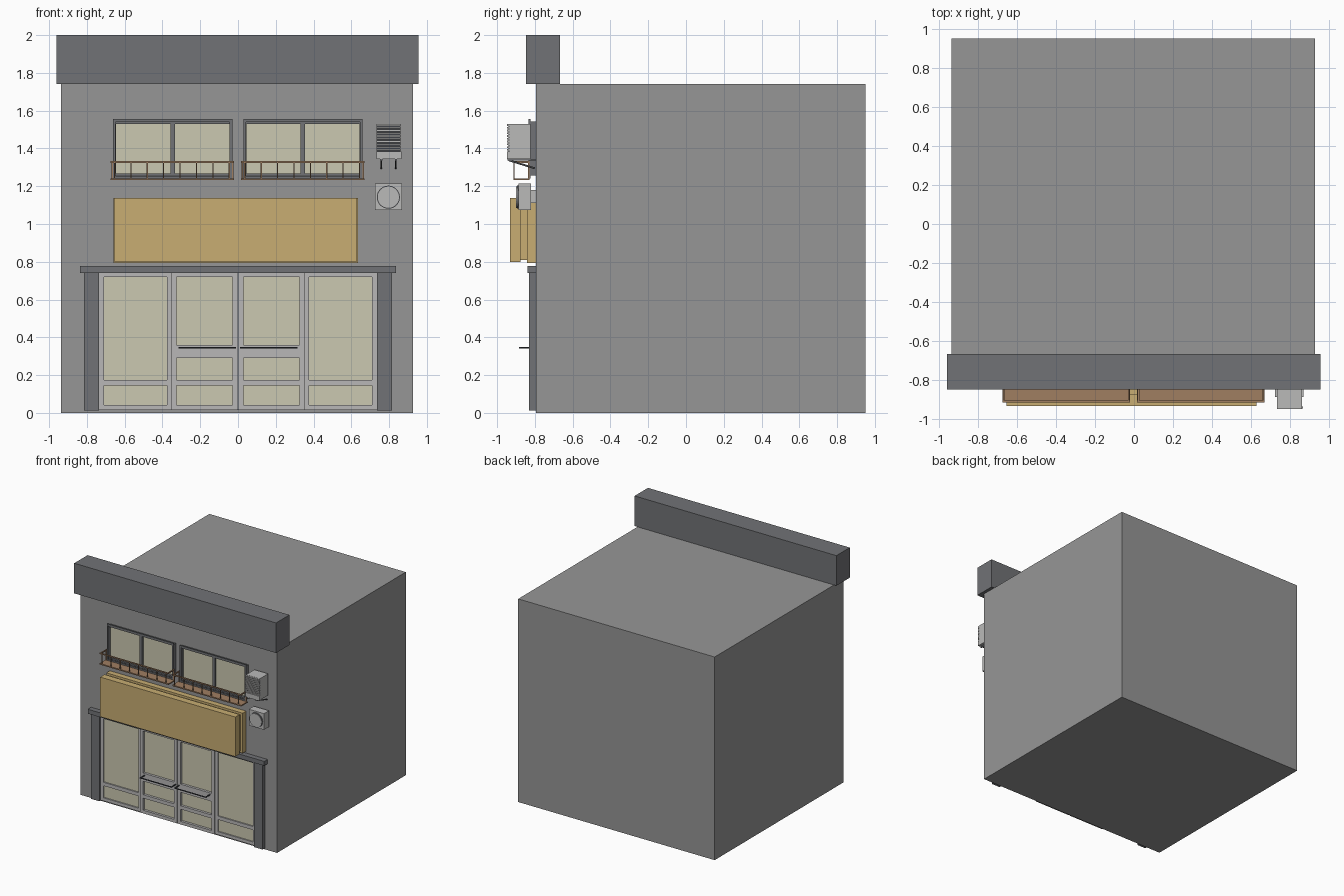
import bpy, bmesh, math
from mathutils import Matrix, Vector

if "Cube" in bpy.data.objects:
    bpy.data.objects.remove(bpy.data.objects["Cube"])


def material(name, r, g, b):
    m = bpy.data.materials.new(name)
    m.diffuse_color = (r, g, b, 1)
    m.use_nodes = True
    m.node_tree.nodes["Principled BSDF"].inputs["Base Color"].default_value = m.diffuse_color
    return m


WALL = material("wall grey", .305, .305, .305)
DARK = material("dark trim", .165, .17, .18)
GLASS = material("pale glass", .60, .58, .44)
DOOR = material("door grey", .48, .475, .475)
SIGN = material("sign tan", .58, .42, .17)
WOOD = material("balcony brown", .35, .21, .12)
METAL = material("unit light grey", .49, .49, .485)
BLACK = material("handle dark", .05, .055, .065)


def build(name, mat, boxes=(), cylinders=()):
    """boxes: x0,x1,y0,y1,z0,z1; cylinders: end, end, radius, sides"""
    bm = bmesh.new()
    for x0, x1, y0, y1, z0, z1 in boxes:
        mtx = Matrix.Translation(((x0 + x1) / 2, (y0 + y1) / 2, (z0 + z1) / 2)) @ \
            Matrix.Diagonal((x1 - x0, y1 - y0, z1 - z0, 1))
        bmesh.ops.create_cube(bm, size=1, matrix=mtx)
    for a, b, r, n in cylinders:
        a, b = Vector(a), Vector(b)
        rot = (b - a).to_track_quat('Z', 'Y').to_matrix().to_4x4()
        bmesh.ops.create_cone(bm, cap_ends=True, segments=n, radius1=r, radius2=r,
                              depth=(b - a).length, matrix=Matrix.Translation((a + b) / 2) @ rot)
    me = bpy.data.meshes.new(name)
    bm.to_mesh(me)
    bm.free()
    me.materials.append(mat)
    ob = bpy.data.objects.new(name, me)
    bpy.context.collection.objects.link(ob)
    return ob


def frame(x0, x1, z0, z1, w, y0, y1):
    """four bars of a rectangular frame"""
    return [(x0, x0 + w, y0, y1, z0, z1), (x1 - w, x1, y0, y1, z0, z1),
            (x0 + w, x1 - w, y0, y1, z0, z0 + w), (x0 + w, x1 - w, y0, y1, z1 - w, z1)]


F = -.795  # front wall plane

# Main block and roof fascia
build("building_body", WALL, [(-.937, .927, F, .95, 0, 1.742)])
build("roof_fascia", DARK, [(-.96, .955, -.848, -.667, 1.742, 2)])

# Shop entrance surround
build("door_surround", DARK,
      [(-.815, -.735, -.83, F, .012, .742), (.735, .815, -.83, F, .012, .742),
       (-.837, .837, -.84, F, .74, .778)])

# Door glazing and door bars, mirrored left to right
build("door_glass", GLASS, [(-.735, .735, -.801, F, .015, .74)])
bars = []
for s in (-1, 1):
    def bar(x0, x1, y, z0, z1):
        a, b = sorted((s * x0, s * x1))
        bars.append((a, b, y, -.80, z0, z1))
    # sliding inner leaf
    for x0, x1 in ((.003, .03), (.325, .352)):
        bar(x0, x1, -.822, .015, .74)
    for z0, z1 in ((.015, .042), (.145, .175), (.29, .36), (.72, .74)):
        bar(.03, .325, -.822, z0, z1)
    # fixed outer leaf
    for x0, x1 in ((.352, .377), (.71, .735)):
        bar(x0, x1, -.812, .015, .74)
    for z0, z1 in ((.015, .042), (.145, .175), (.72, .74)):
        bar(.377, .71, -.812, z0, z1)
build("door_bars", DOOR, bars)
build("door_seam", BLACK, [(-.003, .003, -.815, -.80, .015, .74)])

# Long push handles
for s, side in ((-1, "left"), (1, "right")):
    build("door_handle_" + side, BLACK, cylinders=[
        ((s * .01, -.88, .345), (s * .315, -.88, .345), .005, 8),
        ((s * .016, -.88, .345), (s * .016, -.815, .345), .005, 8),
        ((s * .309, -.88, .345), (s * .309, -.815, .345), .005, 8)])

# Layered shop sign: back board, recessed core, front board
build("shop_sign", SIGN, [
    (-.66, .634, -.842, F, .794, 1.138),
    (-.64, .614, -.875, -.842, .81, 1.12),
    (-.654, .628, -.933, -.875, .798, 1.138)])

# Upper windows with balcony railings
for i, side in enumerate(("left", "right")):
    d = i * .69
    x0, x1, xm = -.662 + d, -.03 + d, -.346 + d
    build("window_glass_" + side, GLASS, [(x0 + .01, x1 - .01, -.804, F, 1.257, 1.54)])
    build("window_frame_" + side, DARK,
          frame(x0, x1, 1.24, 1.555, .014, -.833, -.823)
          + frame(x0 + .004, x1 - .004, 1.256, 1.542, .012, -.825, F)
          + [(xm - .012, xm + .012, -.823, F, 1.256, 1.542)])
    r0, r1 = -.675 + d, -.02 + d
    rails = [(r0, r1, -.912, -.828, 1.232, 1.242),
             (r0, r1, -.914, -.906, 1.324, 1.334)]
    for x in (r0 + .004, r1 - .012):
        rails.append((x, x + .008, -.908, -.828, 1.324, 1.334))
        rails.append((x, x + .008, -.836, -.828, 1.24, 1.334))
    for k in range(8):
        x = -.654 + d + k * .0868
        rails.append((x - .003, x + .003, -.913, -.907, 1.24, 1.326))
    build("balcony_railing_" + side, WOOD, rails)

# Upper wall unit: casing, louvre slats and brackets
build("louvre_unit", METAL, [(.732, .862, -.935, -.822, 1.345, 1.53),
                             (.732, .866, -.947, -.935, 1.345, 1.384)]
      + [(.732, .862, -.948, -.934, 1.388 + k * .0146, 1.397 + k * .0146) for k in range(10)])
build("louvre_shadow", BLACK, [(.736, .858, -.939, -.934, 1.384, 1.526)])
build("louvre_brackets", DARK,
      [(x, x + .012, -.945, F, 1.335, 1.345) for x in (.752, .83)],
      [((x + .006, -.94, 1.338), (x + .006, -.80, 1.295), .005, 6) for x in (.752, .83)])

# Lower wall unit with a round fan cover
build("fan_unit", METAL, [(.724, .868, -.888, -.82, 1.075, 1.214),
                          (.76, .83, -.82, F, 1.11, 1.18)])
build("fan_ring", DARK, cylinders=[((.796, -.886, 1.142), (.796, -.896, 1.142), .061, 32)])
build("fan_cover", METAL, cylinders=[((.796, -.886, 1.142), (.796, -.9, 1.142), .056, 32)])
